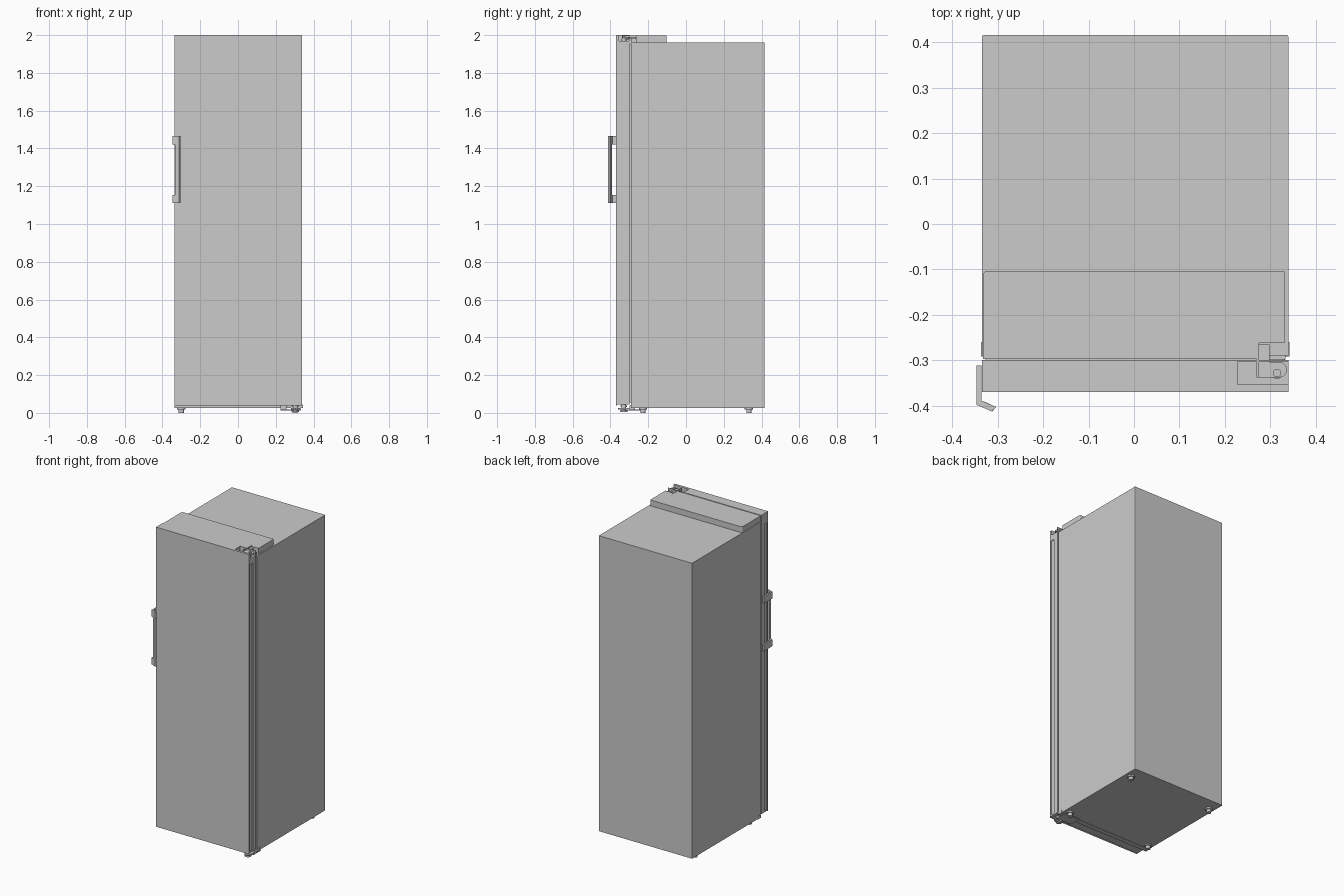
import bpy, bmesh, math

if "Cube" in bpy.data.objects:
    bpy.data.objects.remove(bpy.data.objects["Cube"])


def link(name, bm):
    bmesh.ops.recalc_face_normals(bm, faces=bm.faces)
    me = bpy.data.meshes.new(name)
    bm.to_mesh(me)
    bm.free()
    ob = bpy.data.objects.new(name, me)
    bpy.context.collection.objects.link(ob)
    return ob


def prism(name, pts, z0, z1):
    """Extrude an xy outline from z0 to z1."""
    bm = bmesh.new()
    f = bm.faces.new([bm.verts.new((x, y, z0)) for x, y in pts])
    r = bmesh.ops.extrude_face_region(bm, geom=[f])
    for v in r["geom"]:
        if isinstance(v, bmesh.types.BMVert):
            v.co.z = z1
    return link(name, bm)


def box(name, x0, x1, y0, y1, z0, z1):
    return prism(name, [(x0, y0), (x1, y0), (x1, y1), (x0, y1)], z0, z1)


def turned(name, x, y, sections, n=24):
    """Stack of discs; sections are (radius, z0, z1)."""
    bm = bmesh.new()
    for r, z0, z1 in sections:
        res = bmesh.ops.create_cone(bm, cap_ends=True, segments=n, radius1=r, radius2=r, depth=z1 - z0)
        bmesh.ops.translate(bm, verts=res["verts"], vec=(x, y, (z0 + z1) / 2))
    ob = link(name, bm)
    smooth(ob)
    return ob


def smooth(ob):
    bpy.ops.object.select_all(action='DESELECT')
    bpy.context.view_layer.objects.active = ob
    ob.select_set(True)
    bpy.ops.object.shade_smooth_by_angle(angle=math.radians(30))


def cut(ob, cutter):
    m = ob.modifiers.new("cut", 'BOOLEAN')
    m.operation = 'DIFFERENCE'
    m.solver = 'EXACT'
    m.object = cutter
    bpy.context.view_layer.objects.active = ob
    bpy.ops.object.modifier_apply(modifier=m.name)
    bpy.data.objects.remove(cutter)


def arc(cx, cy, r, a0, a1, n=8):
    return [(cx + r * math.cos(math.radians(a0 + (a1 - a0) * i / n)),
             cy + r * math.sin(math.radians(a0 + (a1 - a0) * i / n))) for i in range(n + 1)]


# Cabinet with a slightly rounded back
prism("cabinet", [(-0.335, -0.29), (0.34, -0.29)] + arc(0.336, 0.412, 0.004, 0, 90, 4)
      + arc(-0.331, 0.412, 0.004, 90, 180, 4), 0.027, 1.96)

# Control housing on the roof, notched around the hinge
prism("top_housing", [(-0.333, -0.297), (0.272, -0.297), (0.272, -0.262), (0.332, -0.262)]
      + arc(0.327, -0.108, 0.005, 0, 90, 4) + arc(-0.321, -0.115, 0.012, 90, 180), 1.96, 1.998)

# Door with side grooves and a hinge pocket, plus thin front skin
door = box("door", -0.335, 0.34, -0.367, -0.30, 0.045, 2.0)
for x in (-0.335, 0.34):
    cut(door, box("groove_cutter", x - 0.005, x + 0.005, -0.36, -0.333, 0.055, 1.93))
cut(door, box("pocket_cutter", 0.228, 0.36, -0.354, -0.303, 1.968, 2.05))
box("door_skin", -0.335, 0.34, -0.37, -0.366, 0.04, 2.0)

# Gasket strips framing the gap between door and cabinet
for s, x0, x1 in (("left", -0.327, -0.30), ("right", 0.305, 0.332)):
    box("gasket_" + s, x0, x1, -0.302, -0.288, 0.055, 1.95)
for s, z0 in (("bottom", 0.055), ("top", 1.923)):
    box("gasket_" + s, -0.30, 0.305, -0.302, -0.288, z0, z0 + 0.027)

# Upper hinge: rounded arm, upright tab and fixing flange
prism("upper_hinge_arm", [(0.274, -0.338)] + arc(0.32, -0.321, 0.017, -90, 90, 10)
      + [(0.298, -0.304), (0.298, -0.265), (0.274, -0.265)], 1.980, 1.990)
box("upper_hinge_tab", 0.270, 0.275, -0.338, -0.25, 1.975, 1.999)
box("upper_hinge_flange", 0.298, 0.334, -0.298, -0.288, 1.955, 1.985)
turned("upper_hinge_pin", 0.315, -0.328, [(0.009, 1.960, 1.995), (0.013, 1.968, 1.980)])

# Lower hinge and base rail
box("base_rail", -0.337, 0.343, -0.292, -0.26, 0.025, 0.045)
box("lower_hinge_plate", 0.225, 0.333, -0.315, -0.24, 0.012, 0.018)
box("lower_hinge_bracket", 0.225, 0.258, -0.30, -0.27, 0.012, 0.04)
prism("lower_hinge_arm", [(0.28, -0.30), (0.28, -0.335)] + arc(0.305, -0.335, 0.025, -90, 0)
      + [(0.33, -0.30)], 0.018, 0.025)
turned("lower_hinge_pin", 0.303, -0.33,
       [(0.020, 0.004, 0.012), (0.012, 0.012, 0.046), (0.018, 0.030, 0.040)])

# Levelling feet
for d, y in (("front", -0.228), ("back", 0.333)):
    for s, x in (("left", -0.30), ("right", 0.302)):
        turned(f"{d}_{s}_foot", x, y, [(0.014, 0.0, 0.022), (0.022, 0.018, 0.028)])

# Handle: two L-shaped mounts wrapped round the door edge, angled grip between
mount = [(-0.347, -0.312), (-0.347, -0.398), (-0.313, -0.413), (-0.304, -0.403),
         (-0.336, -0.389), (-0.336, -0.312)]
grip = [(-0.334, -0.403), (-0.312, -0.413), (-0.304, -0.403), (-0.330, -0.391)]
for s, z in (("lower", 1.11), ("upper", 1.422)):
    prism("handle_mount_" + s, mount, z, z + 0.044)
prism("handle_grip", grip, 1.154, 1.422)
